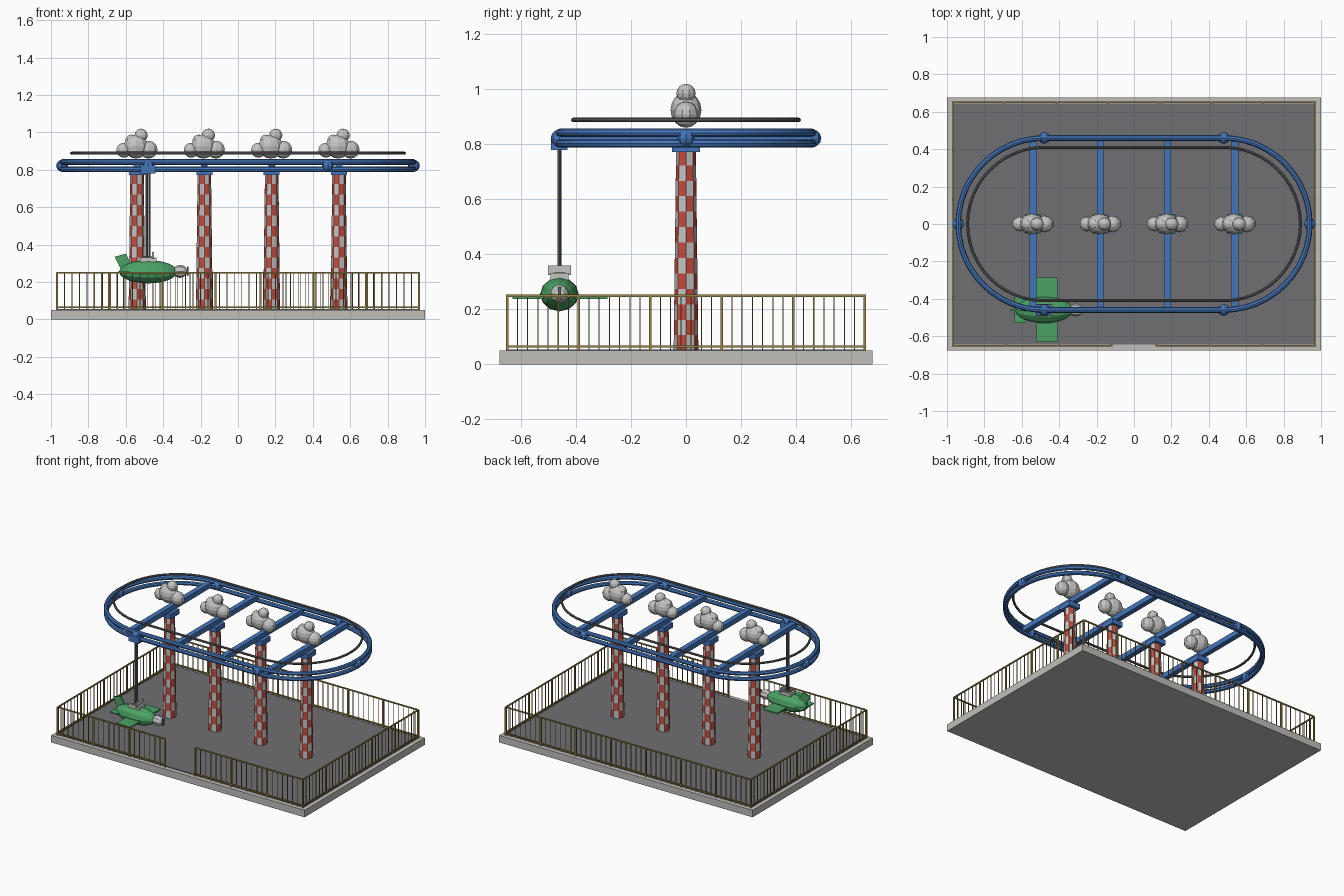
import bpy, bmesh
from math import pi, sin, cos
from mathutils import Matrix, Vector

default = bpy.data.objects.get("Cube")
if default:
    bpy.data.objects.remove(default, do_unlink=True)


def material(name, r, g, b):
    m = bpy.data.materials.new(name)
    m.use_nodes = True
    m.diffuse_color = (r, g, b, 1)
    m.node_tree.nodes["Principled BSDF"].inputs["Base Color"].default_value = (r, g, b, 1)
    return m


CONCRETE = material("light concrete", .53, .52, .50)
ASPHALT = material("dark floor", .16, .16, .175)
GOLD = material("fence gold", .32, .23, .06)
RED = material("pillar red", .58, .07, .05)
BLUE = material("track blue", .06, .18, .50)
CLOUD = material("cloud grey", .55, .55, .54)
STEEL = material("steel grey", .13, .13, .13)
GREEN = material("plane green", .07, .36, .13)


def finish(name, bm, *mats):
    mesh = bpy.data.meshes.new(name)
    bm.to_mesh(mesh)
    bm.free()
    for m in mats:
        mesh.materials.append(m)
    ob = bpy.data.objects.new(name, mesh)
    bpy.context.collection.objects.link(ob)
    return ob


def add_box(bm, centre, size):
    mat = Matrix.Translation(centre) @ Matrix.Diagonal((*size, 1))
    return bmesh.ops.create_cube(bm, size=1, matrix=mat)


def box(name, centre, size, mat):
    bm = bmesh.new()
    add_box(bm, centre, size)
    return finish(name, bm, mat)


def add_ball(bm, centre, radii, segs=10, rings=8, along_x=False):
    mat = Matrix.Translation(centre) @ Matrix.Diagonal((*radii, 1))
    if along_x:
        mat = mat @ Matrix.Rotation(pi / 2, 4, 'Y')
    bmesh.ops.create_uvsphere(bm, u_segments=segs, v_segments=rings, radius=1, matrix=mat)


def rod(name, centre, radius, height, mat):
    bm = bmesh.new()
    bmesh.ops.create_cone(bm, cap_ends=True, segments=8, radius1=radius, radius2=radius,
                          depth=height, matrix=Matrix.Translation(centre))
    return finish(name, bm, mat)


def stadium(name, half, radius, z, thick, mat):
    """Closed oval tube: two straights joined by half circles."""
    pts = []
    for side in (1, -1):
        for i in range(25):
            a = -pi / 2 + pi * i / 24
            pts.append((side * (half + radius * cos(a)), side * radius * sin(a), z))
    curve = bpy.data.curves.new(name, 'CURVE')
    curve.dimensions = '3D'
    curve.bevel_depth = thick
    curve.bevel_resolution = 2
    curve.materials.append(mat)
    s = curve.splines.new('POLY')
    s.points.add(len(pts) - 1)
    for p, co in zip(s.points, pts):
        p.co = (*co, 1)
    s.use_cyclic_u = True
    ob = bpy.data.objects.new(name, curve)
    bpy.context.collection.objects.link(ob)
    bpy.ops.object.select_all(action='DESELECT')
    bpy.context.view_layer.objects.active = ob
    ob.select_set(True)
    bpy.ops.object.convert(target='MESH')
    bpy.ops.object.shade_smooth_by_angle()


# Platform with dark floor plate
box("platform", (0, 0, .025), (2, 1.355, .05), CONCRETE)
box("floor", (0, 0, .052), (1.94, 1.29, .006), ASPHALT)


# Fence: rails, posts and balusters along each run
def fence(name, start, end, bays, per_bay=7):
    a, b = Vector(start), Vector(end)
    d = b - a
    along_x = abs(d.x) > abs(d.y)
    mid = (a + b) / 2
    bm = bmesh.new()
    for z in (.065, .25):
        size = (d.length, .008, .008) if along_x else (.008, d.length, .008)
        add_box(bm, (mid.x, mid.y, z), size)
    count = bays * per_bay
    for i in range(count + 1):
        p = a + d * i / count
        w = .01 if i % per_bay == 0 else .004
        add_box(bm, (p.x, p.y, .15), (w, w, .2))
    finish(name, bm, GOLD)


FX, FY = .967, .65
fence("back_fence", (-FX, FY), (FX, FY), 7)
for s, side in ((-1, "right"), (1, "left")):
    fence(side + "_fence", (s * FX, -FY), (s * FX, FY), 5)
    fence(side + "_front_fence", (s * FX, -FY), (s * .12, -FY), 3)


# Checkered pillars, each with cap, cross beam and cloud
def pillar(name, x, rows=13, sides=8, bottom=.05, top=.78):
    bm = bmesh.new()
    rings = []
    for r in range(rows + 1):
        t = r / rows
        rad = .045 - .009 * t
        rings.append([bm.verts.new((x + rad * sin(2 * pi * k / sides),
                                    rad * cos(2 * pi * k / sides),
                                    bottom + (top - bottom) * t)) for k in range(sides)])
    for r in range(rows):
        for k in range(sides):
            n = (k + 1) % sides
            f = bm.faces.new((rings[r][n], rings[r][k], rings[r + 1][k], rings[r + 1][n]))
            f.material_index = (r + k) % 2
    finish(name, bm, RED, CLOUD)


PUFFS = [(-.07, .905, .042, .04), (-.005, .925, .068, .056),
         (.062, .908, .05, .045), (.022, .985, .037, .035), (-.03, .955, .035, .035)]
for i in range(4):
    x = -.54 + .36 * i
    pillar(f"pillar_{i + 1}", x)
    box(f"pillar_cap_{i + 1}", (x, 0, .79), (.085, .1, .035), BLUE)
    box(f"cross_beam_{i + 1}", (x, 0, .822), (.036, .92, .036), BLUE)
    bm = bmesh.new()
    for dx, z, r, ry in PUFFS:
        add_ball(bm, (x + dx, 0, z), (r, ry, r * .95))
    finish(f"cloud_{i + 1}", bm, CLOUD)

# Oval track, joint balls and power ring
stadium("upper_rail", .48, .46, .842, .015, BLUE)
stadium("lower_rail", .48, .46, .803, .015, BLUE)
stadium("power_ring", .48, .41, .889, .008, STEEL)
bm = bmesh.new()
for s in (-1, 1):
    add_ball(bm, (s * .94, 0, .822), (.032, .032, .032), 8, 6)
    for t in (-1, 1):
        add_ball(bm, (s * .48, t * .46, .822), (.032, .032, .032), 8, 6)
finish("track_joints", bm, BLUE)

# Hanger
PX, PY, PZ = -.48, -.46, .255
box("hanger_bracket", (PX, PY, .802), (.08, .06, .044), BLUE)
for s in (-1, 1):
    rod(f"hanger_rod_{'right' if s < 0 else 'left'}", (PX + s * .007, PY, .56), .0065, .46, STEEL)

# Plane body, nose and spinner
bm = bmesh.new()
add_ball(bm, (PX, PY, PZ), (.155, .07, .062), 12, 12, True)
finish("plane_body", bm, GREEN)
bm = bmesh.new()
add_ball(bm, (PX + .17, PY, PZ + .002), (.04, .035, .035), 8, 6, True)
finish("plane_nose", bm, CLOUD)
box("propeller", (PX + .212, PY, PZ + .002), (.008, .012, .05), STEEL)

# Wings and tail
box("wings", (PX + .015, PY + .002, .243), (.11, .344, .01), GREEN)
box("tail_plane", (PX - .13, PY, .255), (.06, .14, .008), GREEN)
bm = bmesh.new()
fin = [(-.18, .335), (-.12, .352), (-.085, .285), (-.14, .255)]
face = bm.faces.new([bm.verts.new((PX + x, PY - .005, z)) for x, z in fin])
out = bmesh.ops.extrude_face_region(bm, geom=[face])
bmesh.ops.translate(bm, vec=(0, .01, 0),
                    verts=[v for v in out["geom"] if isinstance(v, bmesh.types.BMVert)])
bmesh.ops.recalc_face_normals(bm, faces=bm.faces)
finish("tail_fin", bm, GREEN)

# Cockpit: grey rim, dark seat well and windscreen
box("cockpit_rim", (PX, PY, .315), (.09, .065, .035), CLOUD)
box("seat_well", (PX, PY, .334), (.06, .045, .005), STEEL)
box("windscreen", (PX + .025, PY, .342), (.01, .085, .035), CLOUD)
